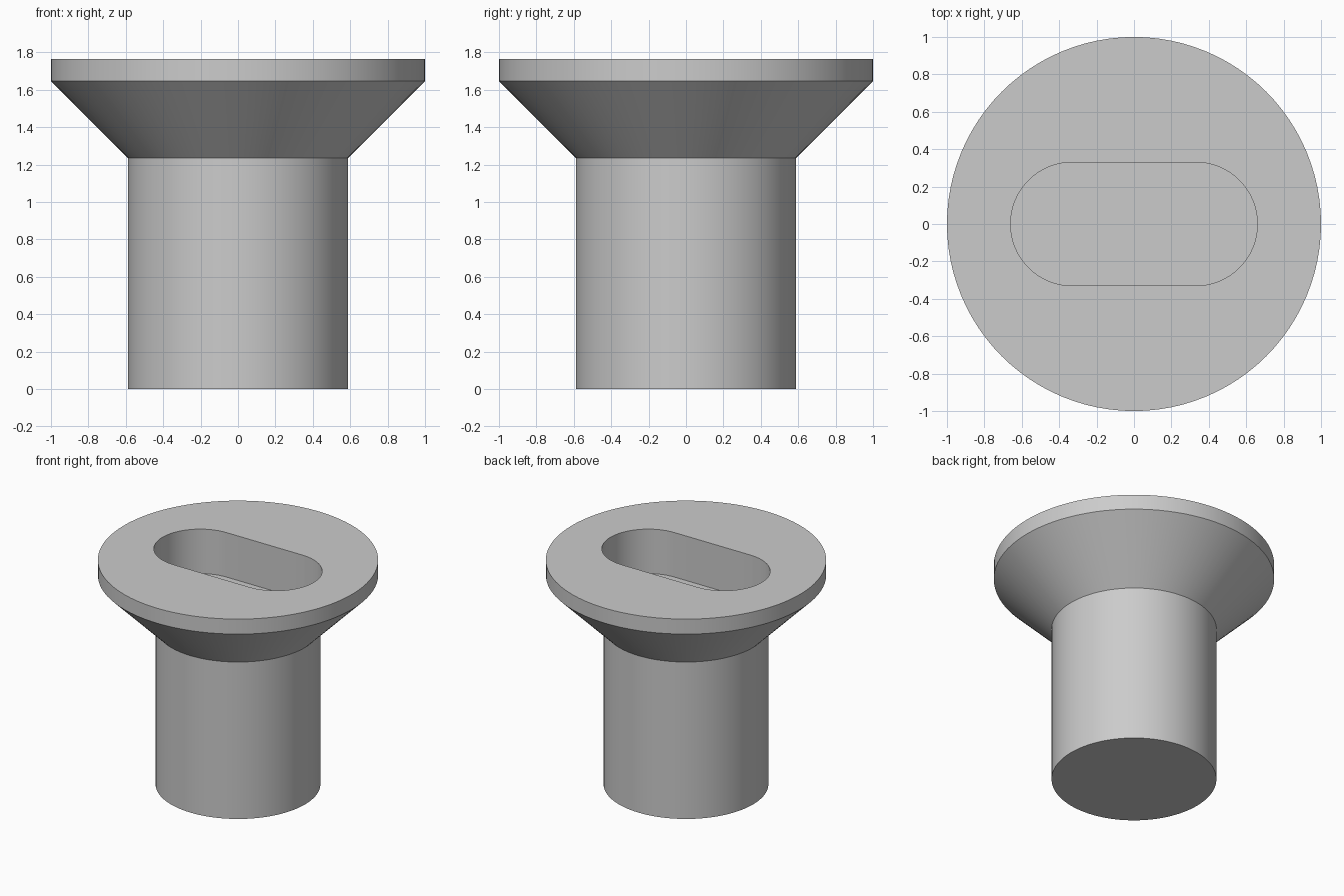
import bpy, bmesh, math

if "Cube" in bpy.data.objects:
    bpy.data.objects.remove(bpy.data.objects["Cube"])

SEG = 96
grey = bpy.data.materials.new("light_grey")
grey.diffuse_color = (0.6, 0.6, 0.6, 1)
grey.use_nodes = True
grey.node_tree.nodes["Principled BSDF"].inputs["Base Color"].default_value = grey.diffuse_color

TOP, SLOT_FLOOR = 1.765, 1.415
SLOT_R = 0.33


def finish(name, bm):
    bmesh.ops.recalc_face_normals(bm, faces=bm.faces)
    mesh = bpy.data.meshes.new(name)
    bm.to_mesh(mesh)
    bm.free()
    mesh.materials.append(grey)
    obj = bpy.data.objects.new(name, mesh)
    bpy.context.collection.objects.link(obj)
    return obj


def loft(name, rings):
    """Join matching closed rings of points and cap both ends."""
    bm = bmesh.new()
    loops = [[bm.verts.new(p) for p in ring] for ring in rings]
    n = len(loops[0])
    for a, b in zip(loops, loops[1:]):
        for i in range(n):
            j = (i + 1) % n
            bm.faces.new((a[i], a[j], b[j], b[i]))
    bm.faces.new(loops[0])
    bm.faces.new(loops[-1])
    return finish(name, bm)


def circle(r, z):
    return [(r * math.cos(2 * math.pi * i / SEG), r * math.sin(2 * math.pi * i / SEG), z)
            for i in range(SEG)]


def stadium(z, n=32):
    """Rounded slot outline running along x."""
    pts = []
    for cx, start in ((SLOT_R, -math.pi / 2), (-SLOT_R, math.pi / 2)):
        for i in range(n + 1):
            a = start + math.pi * i / n
            pts.append((cx + SLOT_R * math.cos(a), SLOT_R * math.sin(a), z))
    return pts


# Cylindrical shank, flared underside and rim as one turned body
plug = loft("flared_plug", [circle(0.588, 0), circle(0.588, 1.235),
                            circle(1.0, 1.647), circle(1.0, TOP)])

# Blind slot in the top face
cutter = loft("slot_cutter", [stadium(SLOT_FLOOR), stadium(TOP + 0.2)])
cutter.hide_render = True
cutter.hide_set(True)
cut = plug.modifiers.new("slot", 'BOOLEAN')
cut.operation = 'DIFFERENCE'
cut.solver = 'EXACT'
cut.object = cutter

# Bake the slot, then smooth the curved walls and keep edges sharp
bpy.context.view_layer.objects.active = plug
plug.select_set(True)
bpy.ops.object.modifier_apply(modifier="slot")
bpy.data.objects.remove(cutter)
bpy.ops.object.shade_smooth_by_angle(angle=math.radians(30))
